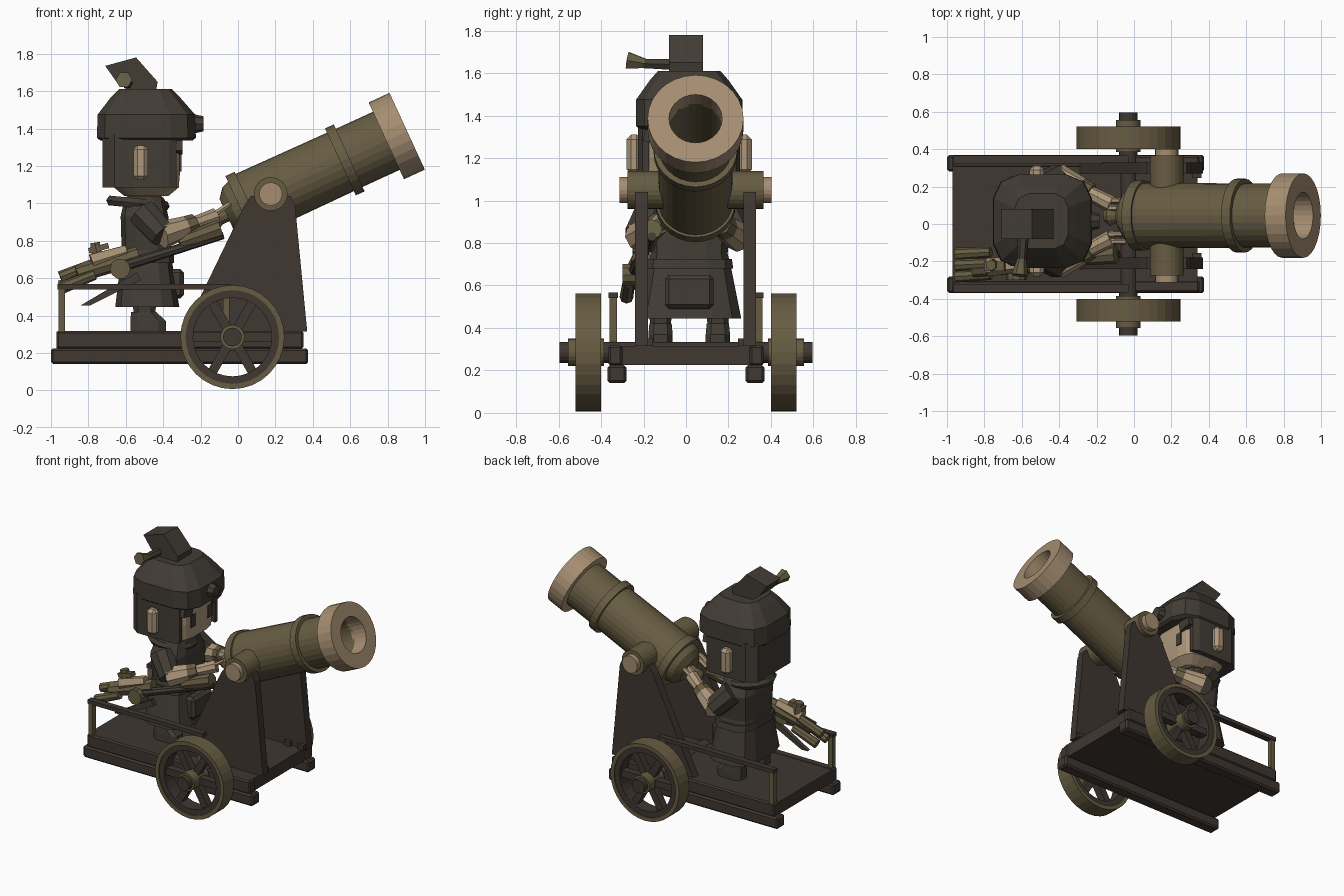
import bpy, bmesh, math
from mathutils import Vector, Matrix

if "Cube" in bpy.data.objects:
    bpy.data.objects.remove(bpy.data.objects["Cube"])


def material(name, rgb):
    m = bpy.data.materials.new(name)
    m.diffuse_color = (*rgb, 1)
    m.use_nodes = True
    m.node_tree.nodes["Principled BSDF"].inputs["Base Color"].default_value = m.diffuse_color
    return m


WOOD = material("dark_wood", (0.050, 0.038, 0.031))
CLOTH = material("dark_cloth", (0.054, 0.045, 0.035))
OLIVE = material("olive_metal", (0.135, 0.108, 0.055))
TAN = material("tan_metal", (0.38, 0.27, 0.165))
SKIN = material("skin", (0.42, 0.31, 0.20))


def finish(name, bm, mat):
    bmesh.ops.remove_doubles(bm, verts=bm.verts, dist=1e-5)
    bmesh.ops.recalc_face_normals(bm, faces=bm.faces)
    me = bpy.data.meshes.new(name)
    bm.to_mesh(me)
    bm.free()
    me.materials.append(mat)
    ob = bpy.data.objects.new(name, me)
    bpy.context.collection.objects.link(ob)
    return ob


def box(name, lo, hi, mat, bevel=0.0, rot=None):
    lo, hi = Vector(lo), Vector(hi)
    bm = bmesh.new()
    bmesh.ops.create_cube(bm, size=1)
    bmesh.ops.scale(bm, vec=hi - lo, verts=bm.verts)
    if bevel:
        bmesh.ops.bevel(bm, geom=bm.edges[:], offset=bevel, segments=1, affect='EDGES')
    if rot:
        bmesh.ops.transform(bm, matrix=Matrix.Rotation(math.radians(rot[1]), 4, rot[0]), verts=bm.verts)
    bmesh.ops.translate(bm, vec=(lo + hi) / 2, verts=bm.verts)
    return finish(name, bm, mat)


def frame(axis):
    return Vector(axis).to_track_quat('Z', 'Y').to_matrix()


def lathe(name, pts, origin, axis, mat, n=28, closed=False):
    """Revolve (distance, radius) points about an axis."""
    bm, m, o = bmesh.new(), frame(axis), Vector(origin)
    rings = []
    for s, r in pts:
        rings.append([bm.verts.new(o + m @ Vector((r * math.cos(a), r * math.sin(a), s)))
                      for a in (2 * math.pi * i / n for i in range(n))])
    pairs = list(zip(rings, rings[1:])) + ([(rings[-1], rings[0])] if closed else [])
    for a, b in pairs:
        for i in range(n):
            j = (i + 1) % n
            bm.faces.new((a[i], a[j], b[j], b[i]))
    bmesh.ops.dissolve_degenerate(bm, dist=1e-6, edges=bm.edges)
    return finish(name, bm, mat)


def rod(name, p, q, r1, r2, mat, n=10):
    p, q = Vector(p), Vector(q)
    h = (q - p).length
    return lathe(name, [(0, 0), (0, r1), (h, r2), (h, 0)], p, q - p, mat, n)


def prism(name, pts, lo, hi, axis, mat):
    """Extrude an outline: axis 'Y' uses (x, z) points, 'Z' uses (x, y)."""
    bm = bmesh.new()
    put = (lambda u, v, w: (u, w, v)) if axis == 'Y' else (lambda u, v, w: (u, v, w))
    a = [bm.verts.new(put(u, v, lo)) for u, v in pts]
    b = [bm.verts.new(put(u, v, hi)) for u, v in pts]
    bm.faces.new(a)
    bm.faces.new(b)
    for i in range(len(pts)):
        j = (i + 1) % len(pts)
        bm.faces.new((a[i], a[j], b[j], b[i]))
    return finish(name, bm, mat)


def loft(name, sections, mat, n=12, e=0.6):
    """Stack rounded-square sections (z, cx, cy, rx, ry)."""
    bm, rings = bmesh.new(), []
    f = lambda v: math.copysign(abs(v) ** e, v)
    for z, cx, cy, rx, ry in sections:
        rings.append([bm.verts.new((cx + rx * f(math.cos(a)), cy + ry * f(math.sin(a)), z))
                      for a in (2 * math.pi * (i + 0.5) / n for i in range(n))])
    for a, b in zip(rings, rings[1:]):
        for i in range(n):
            j = (i + 1) % n
            bm.faces.new((a[i], a[j], b[j], b[i]))
    bm.faces.new(rings[0])
    bm.faces.new(rings[-1])
    return finish(name, bm, mat)


# ---- Carriage: deck, runners, side rails, wheels
box("deck", (-0.97, -0.31, 0.225), (0.34, 0.31, 0.315), WOOD)
rod("axle", (-0.03, -0.595, 0.285), (-0.03, 0.595, 0.285), 0.05, 0.05, WOOD, 16)
for s, side in ((-1, "front"), (1, "back")):
    def yb(a, b):
        return sorted((s * a, s * b))
    y0, y1 = yb(0.28, 0.37)
    box(side + "_runner", (-1.0, y0, 0.14), (0.375, y1, 0.225), WOOD, 0.012)
    y0, y1 = yb(0.30, 0.365)
    box(side + "_deck_beam", (-0.97, y0, 0.222), (0.35, y1, 0.318), WOOD, 0.01)
    y0, y1 = yb(0.325, 0.36)
    for x in (-0.96, -0.08):
        box(side + "_rail_post", (x, y0, 0.31), (x + 0.035, y1, 0.545), OLIVE)
    box(side + "_rail", (-0.965, y0 - 0.005, 0.54), (-0.03, y1 + 0.005, 0.568), WOOD)
    hub = (-0.03, 0, 0.285)
    ax = (0, s, 0)
    lathe(side + "_wheel_tyre", [(0.40, 0.25), (0.40, 0.278), (0.52, 0.278), (0.52, 0.25)],
          hub, ax, OLIVE, 32, True)
    lathe(side + "_wheel_rim", [(0.41, 0.21), (0.41, 0.255), (0.512, 0.255), (0.512, 0.21)],
          hub, ax, WOOD, 32, True)
    lathe(side + "_hub", [(0.385, 0), (0.385, 0.065), (0.555, 0.065), (0.555, 0)], hub, ax, OLIVE, 20)
    for k in range(3):
        y0, y1 = yb(0.435, 0.49)
        box(side + "_spokes", (-0.25, y0, 0.26), (0.19, y1, 0.31), WOOD, 0, ('Y', 60 * k))

# ---- Gun cheeks and trunnion
CY = 0.045
TR = Vector((0.175, CY, 1.05))
cheek = [(-0.29, 0.315), (0.37, 0.315), (0.305, 0.99), (0.28, 1.04), (0.07, 1.04), (0.035, 0.99)]
for s, side in ((-1, "front"), (1, "back")):
    a, b = sorted((CY + s * 0.225, CY + s * 0.285))
    prism(side + "_cheek", cheek, a, b, 'Y', WOOD)
    for x in (0.2, 0.31):
        a, b = sorted((CY + s * 0.2, CY + s * 0.23))
        box(side + "_cheek_bracket", (x, a, 0.315), (x + 0.05, b, 0.35), WOOD)
    rod(side + "_trunnion", TR, TR + Vector((0, s * 0.32, 0)), 0.09, 0.09, OLIVE, 24)
    rod(side + "_trunnion_cap", TR + Vector((0, s * 0.3, 0)), TR + Vector((0, s * 0.357, 0)),
        0.062, 0.062, TAN, 20)

# ---- Cannon barrel, bore, muzzle and knob
AIM = Vector((math.cos(math.radians(24.7)), 0, math.sin(math.radians(24.7))))
lathe("barrel", [(-0.26, 0), (-0.26, 0.09), (-0.22, 0.14), (-0.18, 0.155), (-0.18, 0.188),
                 (-0.125, 0.188), (-0.125, 0.176), (0.41, 0.172), (0.41, 0.197), (0.462, 0.197),
                 (0.462, 0.171), (0.70, 0.171), (0.70, 0.125), (0.2, 0.125), (0.2, 0)], TR, AIM, OLIVE)
lathe("muzzle", [(0.68, 0.125), (0.68, 0.226), (0.803, 0.226), (0.803, 0.125)], TR, AIM, TAN, 28, True)
lathe("breech_knob", [(-0.37, 0), (-0.36, 0.035), (-0.33, 0.055), (-0.3, 0.04), (-0.25, 0.04)],
      TR, AIM, OLIVE, 12)

# ---- Gunner: boots, coat, belt, pouch
BY = 0.015
for s, side in ((-1, "right"), (1, "left")):
    y = BY + s * 0.135
    loft(side + "_boot", [(0.318, -0.48, y, 0.10, 0.06), (0.37, -0.48, y, 0.10, 0.06),
                          (0.42, -0.505, y, 0.07, 0.055)], CLOTH, 8)
    loft(side + "_leg", [(0.40, -0.5, y, 0.06, 0.05), (0.52, -0.5, y, 0.07, 0.06)], CLOTH, 8)
    # Sleeve, padded forearm and glove
    sh, el = Vector((-0.51, BY + s * 0.17, 0.95)), Vector((-0.40, BY + s * 0.235, 0.83))
    hand = Vector((-0.12, BY + s * 0.09, 0.93))
    rod(side + "_sleeve", sh, el, 0.085, 0.075, CLOTH, 8)
    rod(side + "_forearm", el + Vector((-0.01, 0, 0)), el.lerp(hand, 0.42), 0.075, 0.06, SKIN, 8)
    rod(side + "_cuff", el.lerp(hand, 0.4), el.lerp(hand, 0.6), 0.06, 0.055, OLIVE, 8)
    rod(side + "_glove", el.lerp(hand, 0.6), hand, 0.04, 0.045, SKIN, 8)
    for k in range(2):
        f = hand + Vector((-0.01, s * (0.02 - 0.04 * k), 0.01))
        rod(side + "_finger", f, f + Vector((0.09, 0, 0.06)), 0.017, 0.013, SKIN, 6)
loft("coat", [(0.445, -0.485, BY, 0.175, 0.25), (0.69, -0.49, BY, 0.14, 0.20),
              (0.75, -0.49, BY, 0.135, 0.185), (0.93, -0.5, BY, 0.13, 0.20),
              (1.02, -0.5, BY, 0.11, 0.15), (1.06, -0.5, BY, 0.07, 0.08)], CLOTH)
loft("belt", [(0.68, -0.49, BY, 0.152, 0.212), (0.725, -0.49, BY, 0.15, 0.205)], CLOTH)
box("belt_pouch", (-0.37, -0.1, 0.49), (-0.29, 0.13, 0.65), CLOTH, 0.02)
lathe("scarf", [(0.03 * math.sin(a), 0.145 + 0.03 * math.cos(a)) for a in
                (math.pi * k / 3 for k in range(6))], (-0.535, BY, 1.0), (0.1, 0, 1), CLOTH, 14, True)

# ---- Head, hair, ears, face
loft("head", [(1.04, -0.49, BY, 0.12, 0.13), (1.085, -0.49, BY, 0.175, 0.20),
              (1.20, -0.485, BY, 0.18, 0.215), (1.36, -0.485, BY, 0.18, 0.215)], SKIN, 16, 0.55)
half = [(-0.33, 0.19), (-0.33, 0.22), (-0.37, 0.24), (-0.66, 0.24), (-0.725, 0.19)]
inner = [(-0.60, 0.18), (-0.40, 0.20)]
outer = half + [(x, -y) for x, y in reversed(half)]
ring = outer + [(x, -y) for x, y in reversed(inner)] + inner
prism("hair", [(x, y + BY) for x, y in ring], 1.085, 1.37, 'Z', CLOTH)
for s, side in ((-1, "right"), (1, "left")):
    y = BY + s * 0.26
    box(side + "_ear", (-0.56, y - 0.035, 1.125), (-0.48, y + 0.035, 1.31), SKIN, 0.022)
    y = BY + s * 0.095
    box(side + "_eye", (-0.312, y - 0.025, 1.17), (-0.303, y + 0.025, 1.26), CLOTH)
    y = BY + s * 0.16
    box(side + "_fringe", (-0.34, y - 0.05, 1.27), (-0.297, y + 0.05, 1.36), CLOTH, 0, ('X', s * 12))

# ---- Hat with badge, tuft and side tail
loft("hat", [(1.335, -0.49, BY, 0.25, 0.235), (1.35, -0.49, BY, 0.27, 0.255),
             (1.475, -0.49, BY, 0.265, 0.255), (1.565, -0.495, BY, 0.19, 0.19),
             (1.61, -0.495, BY, 0.145, 0.15)], CLOTH, 12, 0.55)
rod("hat_badge", (-0.25, BY, 1.425), (-0.185, BY, 1.425), 0.055, 0.04, CLOTH, 8)
prism("hat_tuft", [(-0.58, 1.6), (-0.44, 1.585), (-0.43, 1.65), (-0.545, 1.78), (-0.71, 1.735),
                   (-0.65, 1.65)], -0.08, 0.08, 'Y', CLOTH)
rod("hat_tail", (-0.59, -0.04, 1.64), (-0.6, -0.2, 1.645), 0.03, 0.025, CLOTH, 6)
rod("hat_tail_end", (-0.6, -0.19, 1.645), (-0.61, -0.275, 1.66), 0.025, 0.045, OLIVE, 6)

# ---- Slung firearm at the gunner's right side, and a scabbard
g0, g1 = Vector((-0.86, -0.24, 0.62)), Vector((-0.08, -0.16, 0.86))
at = lambda t, dz=0.0, dy=0.0: g0.lerp(g1, t) + Vector((0, dy, dz))
rod("firearm_stock", at(0), at(0.42), 0.045, 0.05, OLIVE, 8)
rod("firearm_barrel", at(0.3, -0.03, -0.03), at(1, -0.03), 0.03, 0.022, CLOTH, 8)
rod("firearm_foregrip", at(0.7), at(0.98, 0.01), 0.04, 0.05, OLIVE, 8)
rod("firearm_body", at(0.1, 0.04), at(0.34, 0.04), 0.05, 0.04, TAN, 6)
rod("firearm_drum", (-0.63, -0.30, 0.65), (-0.63, -0.2, 0.65), 0.055, 0.055, OLIVE, 10)
for i, (dy, dz) in enumerate(((-0.04, -0.03), (0.08, -0.02), (0.02, 0.03))):
    rod("firearm_tube", (-0.95, -0.24 + dy, 0.575 + dz), at(0.12, dz, dy), 0.033, 0.028, OLIVE, 8)
rod("firearm_sight", (-0.75, -0.22, 0.70), (-0.765, -0.22, 0.79), 0.035, 0.03, OLIVE, 6)
box("firearm_sight_bar", (-0.80, -0.25, 0.745), (-0.69, -0.2, 0.775), OLIVE, 0, ('Y', -15))
prism("scabbard", [(-0.84, 0.455), (-0.79, 0.455), (-0.52, 0.59), (-0.54, 0.63), (-0.62, 0.585)],
      -0.235, -0.205, 'Y', CLOTH)
